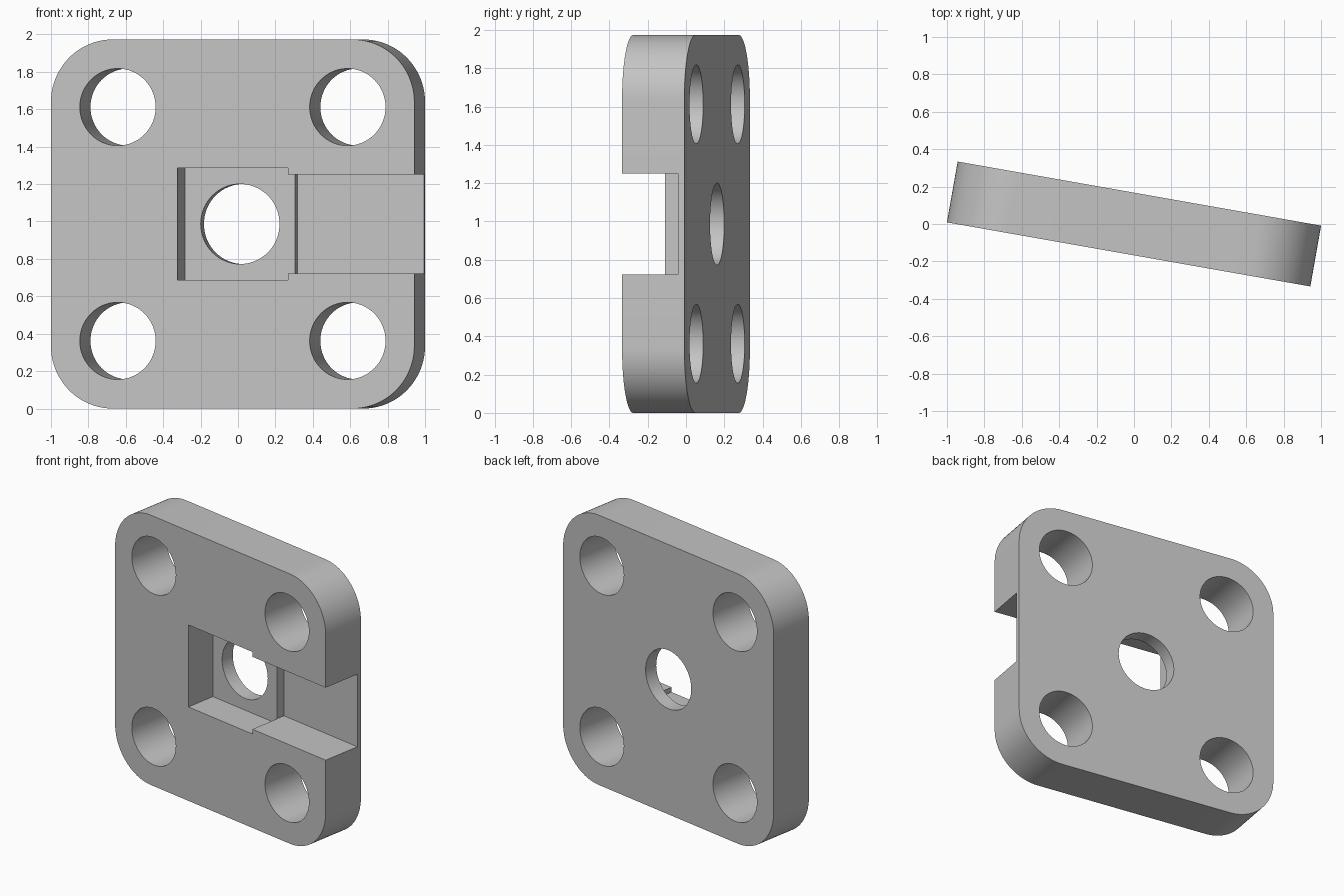
import bpy, bmesh
from math import sin, cos, pi, radians
from mathutils import Matrix

if "Cube" in bpy.data.objects:
    bpy.data.objects.remove(bpy.data.objects["Cube"], do_unlink=True)

SIZE, THICK, CORNER = 1.973, 0.33, 0.335
HALF = SIZE / 2
FRONT = -THICK / 2

grey = bpy.data.materials.new("plain_grey")
grey.use_nodes = True
grey.diffuse_color = (0.55, 0.55, 0.55, 1)
grey.node_tree.nodes["Principled BSDF"].inputs["Base Color"].default_value = grey.diffuse_color


def prism(name, points, low, high, axis):
    """Extrude a flat outline along y (outline in x, z) or z (outline in x, y)."""
    def place(a, b, t):
        return (a, t, b) if axis == "y" else (a, b, t)
    bm = bmesh.new()
    face = bm.faces.new([bm.verts.new(place(a, b, low)) for a, b in points])
    grown = bmesh.ops.extrude_face_region(bm, geom=[face])["geom"]
    shift = place(0, 0, high - low)
    bmesh.ops.translate(bm, vec=shift, verts=[g for g in grown if isinstance(g, bmesh.types.BMVert)])
    bmesh.ops.recalc_face_normals(bm, faces=bm.faces)
    mesh = bpy.data.meshes.new(name)
    bm.to_mesh(mesh)
    bm.free()
    mesh.materials.append(grey)
    obj = bpy.data.objects.new(name, mesh)
    bpy.context.collection.objects.link(obj)
    return obj


def arc(cx, cz, radius, start, sweep, steps):
    return [(cx + radius * cos(start + sweep * i / steps),
             cz + radius * sin(start + sweep * i / steps)) for i in range(steps + 1)]


def hole(name, x, z, radius):
    return prism(name, arc(x, z, radius, 0, 2 * pi, 64)[:-1], -1, 1, "y")


# Rounded square plate
outline = []
inset = HALF - CORNER
for i, (sx, sz) in enumerate([(1, 1), (-1, 1), (-1, -1), (1, -1)]):
    outline += arc(sx * inset, sz * inset, CORNER, i * pi / 2, pi / 2, 20)
plate = prism("mounting_plate", outline, FRONT, -FRONT, "y")

# Through holes: four in the corners, one in the middle
cutters = [hole("corner_hole_cutter", sx * 0.624, sz * 0.625, 0.206)
           for sx in (-1, 1) for sz in (-1, 1)]
cutters.append(hole("centre_hole_cutter", 0, 0, 0.214))

# Square pocket in the front face
cutters.append(prism("pocket_cutter", [(-0.3, -0.5), (0.3, -0.5), (0.3, 0.065), (-0.3, 0.065)],
                     -0.3, 0.3, "z"))

# Channel from the pocket to the left edge, deeper than the pocket
channel = [(0.1, -0.6), (1.2, -0.6), (1.2, 0.132), (0.299, 0.132), (0.299, 0.03), (0.1, 0.03)]
cutters.append(prism("channel_cutter", channel, -0.265, 0.265, "z"))

bpy.ops.object.select_all(action="DESELECT")
plate.select_set(True)
bpy.context.view_layer.objects.active = plate
for cutter in cutters:
    cutter.hide_render = True
    cut = plate.modifiers.new("cut", "BOOLEAN")
    cut.operation = "DIFFERENCE"
    cut.solver = "EXACT"
    cut.object = cutter
    bpy.ops.object.modifier_apply(modifier=cut.name)
    bpy.data.objects.remove(cutter, do_unlink=True)

# Turn the plate slightly and stand it on the floor
plate.data.transform(Matrix.Translation((0, 0, HALF)) @ Matrix.Rotation(radians(-10), 4, "Z"))
bpy.ops.object.shade_smooth_by_angle(angle=radians(30))
